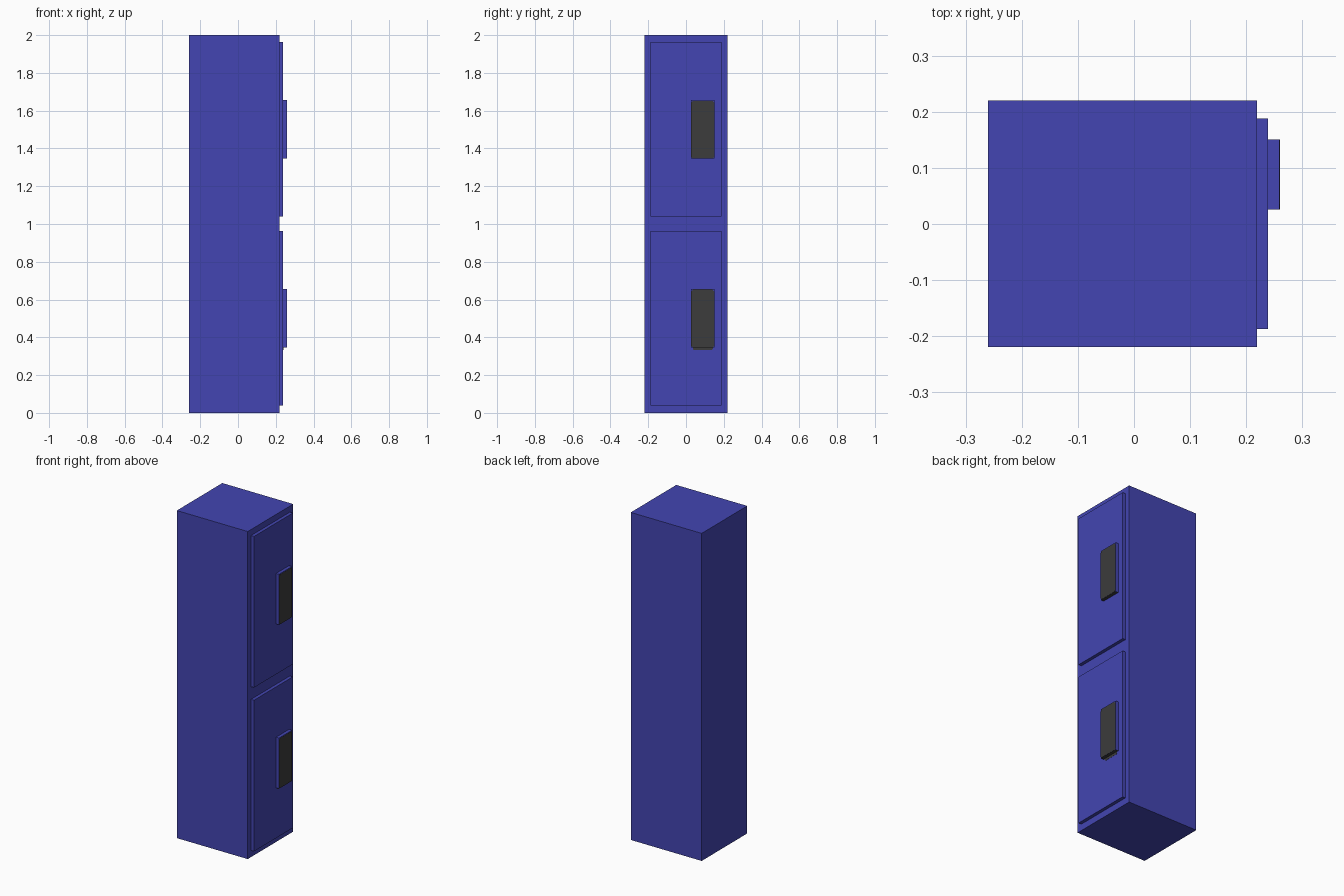
import bpy, bmesh

if "Cube" in bpy.data.objects:
    bpy.data.objects.remove(bpy.data.objects["Cube"])


def material(name, rgb):
    m = bpy.data.materials.new(name)
    m.diffuse_color = (*rgb, 1.0)
    m.use_nodes = True
    m.node_tree.nodes["Principled BSDF"].inputs["Base Color"].default_value = m.diffuse_color
    return m


blue = material("locker blue", (0.056, 0.060, 0.445))
dark = material("dark grey", (0.045, 0.045, 0.045))


def finish(name, bm, mats):
    bmesh.ops.recalc_face_normals(bm, faces=bm.faces)
    me = bpy.data.meshes.new(name)
    bm.to_mesh(me)
    bm.free()
    for m in mats:
        me.materials.append(m)
    ob = bpy.data.objects.new(name, me)
    bpy.context.collection.objects.link(ob)
    return ob


def box(name, x, y, z, mats):
    bm = bmesh.new()
    bmesh.ops.create_cube(bm, size=1)
    for v in bm.verts:
        v.co = [lo + (c + 0.5) * (hi - lo) for c, (lo, hi) in zip(v.co, (x, y, z))]
    return finish(name, bm, mats)


def plate(name, x, y, z, corner_top, corner_bottom):
    # thin dark plate facing +x with clipped corners
    (y0, y1), (z0, z1), t, b = y, z, corner_top, corner_bottom
    outline = [(y0 + b, z0), (y1 - b, z0), (y1, z0 + b), (y1, z1 - t),
               (y1 - t, z1), (y0 + t, z1), (y0, z1 - t), (y0, z0 + b)]
    bm = bmesh.new()
    face = bm.faces.new([bm.verts.new((x[0], p, q)) for p, q in outline])
    ext = bmesh.ops.extrude_face_region(bm, geom=[face])
    for v in ext["geom"]:
        if isinstance(v, bmesh.types.BMVert):
            v.co.x = x[1]
    return finish(name, bm, [dark])


# Cabinet body
box("cabinet", (-0.26, 0.219), (-0.219, 0.22), (0, 2), [blue])

# Two stacked doors, each with a handle and its dark face
for label, z in (("lower", 0.0), ("upper", 1.0)):
    box(label + "_door", (0.215, 0.239), (-0.187, 0.188), (z + 0.04, z + 0.963), [blue])
    handle = box(label + "_handle", (0.235, 0.259), (0.026, 0.151),
                 (z + 0.347, z + 0.656), [blue, dark])
    # dark underside of the handle
    for f in handle.data.polygons:
        if f.normal.z < -0.5:
            f.material_index = 1
    plate(label + "_handle_face", (0.2588, 0.26), (0.026, 0.151),
          (z + 0.3475, z + 0.652), 0.01, 0.008)

# Dark strip on the door just under the lower handle
plate("lower_handle_strip", (0.2385, 0.24), (0.036, 0.142), (0.332, 0.35), 0.001, 0.007)
